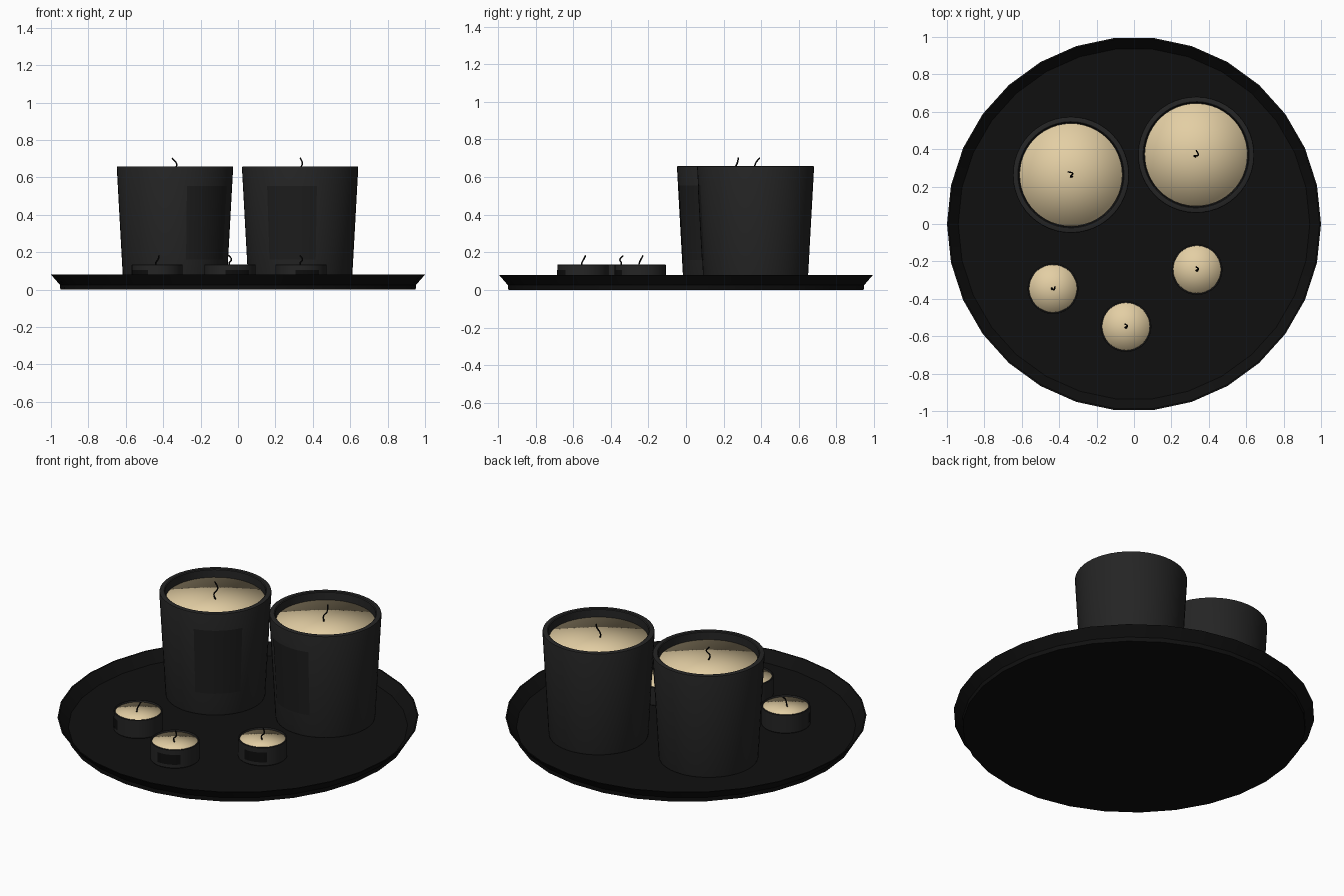
import bpy, bmesh, math
from math import sin, cos, radians, tau
from mathutils import Vector

if "Cube" in bpy.data.objects:
    bpy.data.objects.remove(bpy.data.objects["Cube"])


def material(name, rgb):
    m = bpy.data.materials.new(name)
    m.diffuse_color = (*rgb, 1)
    m.use_nodes = True
    m.node_tree.nodes["Principled BSDF"].inputs["Base Color"].default_value = m.diffuse_color
    return m


TRAY = material("tray_black", (0.005, 0.005, 0.005))
CUP = material("cup_charcoal", (0.018, 0.018, 0.018))
LABEL = material("label_dark", (0.012, 0.012, 0.012))
BADGE = material("badge_black", (0.004, 0.004, 0.004))
WAX = material("wax_cream", (0.77, 0.62, 0.37))
WICK = material("wick_black", (0.003, 0.003, 0.003))


def finish(bm, name, mat, loc, turn, angle):
    me = bpy.data.meshes.new(name)
    bm.to_mesh(me)
    bm.free()
    me.materials.append(mat)
    me.shade_smooth()
    me.set_sharp_from_angle(angle=radians(angle))
    ob = bpy.data.objects.new(name, me)
    bpy.context.collection.objects.link(ob)
    ob.location = loc
    ob.rotation_euler.z = radians(turn)
    return ob


def lathe(name, profile, mat, loc=(0, 0, 0), sides=48, turn=0, angle=35):
    """Spin an (r, z) profile about z; r = 0 makes a pole."""
    bm = bmesh.new()
    rings = []
    for r, z in profile:
        if r == 0:
            rings.append([bm.verts.new((0, 0, z))] * sides)
        else:
            rings.append([bm.verts.new((r * cos(tau * i / sides), r * sin(tau * i / sides), z))
                          for i in range(sides)])
    for a, b in zip(rings, rings[1:]):
        for i in range(sides):
            j = (i + 1) % sides
            bm.faces.new(list(dict.fromkeys((a[i], a[j], b[j], b[i]))))
    return finish(bm, name, mat, loc, turn, angle)


def wrap_panel(name, r0, z0, r1, z1, half, mat, loc, turn):
    """Curved rectangle hugging the front of a tapered cup."""
    bm = bmesh.new()
    n = 12
    cols = []
    for i in range(n + 1):
        t = radians(half * (2 * i / n - 1))
        cols.append([bm.verts.new((r * sin(t), -r * cos(t), z)) for r, z in ((r0, z0), (r1, z1))])
    for a, b in zip(cols, cols[1:]):
        bm.faces.new((a[0], b[0], b[1], a[1]))
    finish(bm, name, mat, loc, turn, 35)


def wick(name, loc, turn, size, height):
    path = [(0, -0.012, -0.004), (-0.008, -0.006, 0.03), (0.012, 0, 0.06), (-0.002, 0.022, 0.095)]
    cu = bpy.data.curves.new(name, 'CURVE')
    cu.dimensions = '3D'
    cu.bevel_depth = 0.004
    cu.bevel_resolution = 1
    cu.use_fill_caps = True
    cu.resolution_u = 6
    sp = cu.splines.new('BEZIER')
    sp.bezier_points.add(len(path) - 1)
    for bp, (x, y, z) in zip(sp.bezier_points, path):
        bp.co = Vector((x * size, y * size, z * height / 0.095))
        bp.handle_left_type = bp.handle_right_type = 'AUTO'
    cu.materials.append(WICK)
    ob = bpy.data.objects.new(name, cu)
    bpy.context.collection.objects.link(ob)
    ob.location = loc
    ob.rotation_euler.z = radians(turn)


# Shallow 30-sided tray with a flared rim
FLOOR = 0.02
lathe("tray", [(0, 0), (0.95, 0), (0.952, 0.025), (1, 0.08), (0.992, 0.08), (0.94, FLOOR), (0, FLOOR)],
      TRAY, sides=30, angle=25)

# Tall candles in tapered cups
for side, x, y, turn in (("left", -0.337, 0.263, 38), ("right", 0.332, 0.37, -9)):
    p = (x, y, 0)
    lathe(f"{side}_candle_cup",
          [(0, FLOOR), (0.266, FLOOR), (0.274, 0.024), (0.277, 0.034), (0.311, 0.65), (0.309, 0.657),
           (0.304, 0.659), (0.284, 0.659), (0.279, 0.655), (0.258, 0.06), (0, 0.06)],
          CUP, p, 48, turn)
    lathe(f"{side}_candle_wax", [(0.272, 0.57), (0.275, 0.611), (0, 0.611)], WAX, p, 48, turn, 180)
    wrap_panel(f"{side}_candle_label", 0.2855, 0.16, 0.3075, 0.555, 26, LABEL, p, turn)
    wick(f"{side}_candle_wick", (x, y, 0.611), turn, 1, 0.092)

# Tealights
for side, x, y, turn in (("left", -0.433, -0.345, -50), ("middle", -0.043, -0.548, 19),
                         ("right", 0.337, -0.243, 16)):
    p = (x, y, 0)
    lathe(f"{side}_tealight_cup",
          [(0, FLOOR), (0.131, FLOOR), (0.136, 0.025), (0.136, 0.132), (0.134, 0.134),
           (0.129, 0.134), (0.128, 0.132), (0.128, 0.03), (0, 0.03)], CUP, p, 40, turn)
    lathe(f"{side}_tealight_wax", [(0.1275, 0.09), (0.1275, 0.124), (0, 0.124)], WAX, p, 40, turn, 180)
    wrap_panel(f"{side}_tealight_badge", 0.1372, 0.045, 0.1372, 0.105, 29, BADGE, p, turn)
    wick(f"{side}_tealight_wick", (x, y, 0.124), turn, 0.7, 0.058)
